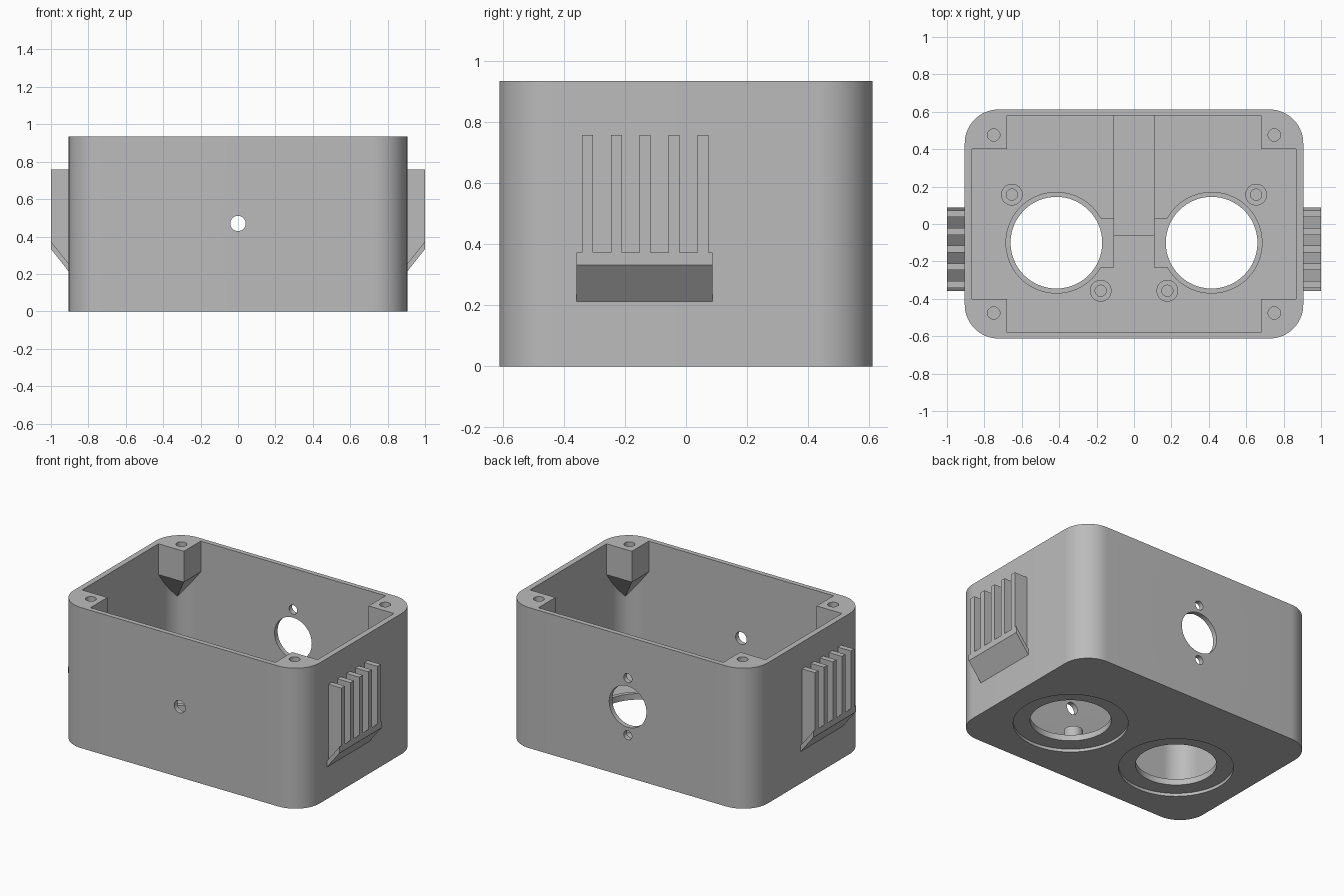
import bpy, bmesh, math
from mathutils import Vector

old = bpy.data.objects.get("Cube")
if old:
    bpy.data.objects.remove(old, do_unlink=True)

# One plain grey plastic
GREY = (0.5, 0.5, 0.5, 1)
mat = bpy.data.materials.new("grey_plastic")
mat.use_nodes = True
mat.diffuse_color = GREY
bsdf = next(n for n in mat.node_tree.nodes if n.type == 'BSDF_PRINCIPLED')
bsdf.inputs["Base Color"].default_value = GREY
bsdf.inputs["Roughness"].default_value = 0.6


def to_object(name, bm):
    bmesh.ops.recalc_face_normals(bm, faces=bm.faces)
    mesh = bpy.data.meshes.new(name)
    bm.to_mesh(mesh)
    bm.free()
    mesh.materials.append(mat)
    ob = bpy.data.objects.new(name, mesh)
    bpy.context.collection.objects.link(ob)
    return ob


def prism(name, points, direction):
    """Extrude a flat outline of 3D points along a direction."""
    bm = bmesh.new()
    face = bm.faces.new([bm.verts.new(p) for p in points])
    new = bmesh.ops.extrude_face_region(bm, geom=[face])["geom"]
    bmesh.ops.translate(bm, vec=Vector(direction),
                        verts=[v for v in new if isinstance(v, bmesh.types.BMVert)])
    return to_object(name, bm)


def rounded_box(name, hx, hy, r, z0, z1, steps=16):
    pts = []
    for i, (sx, sy) in enumerate([(1, 1), (-1, 1), (-1, -1), (1, -1)]):
        for k in range(steps + 1):
            a = (i + k / steps) * math.pi / 2
            pts.append((sx * (hx - r) + r * math.cos(a),
                        sy * (hy - r) + r * math.sin(a), z0))
    return prism(name, pts, (0, 0, z1 - z0))


def cylinder(name, start, axis, r, n=64):
    """Cylinder from a start point along the y or z axis vector."""
    pts = []
    for k in range(n):
        c, s = r * math.cos(math.tau * k / n), r * math.sin(math.tau * k / n)
        offset = Vector((c, s, 0)) if axis[2] else Vector((c, 0, s))
        pts.append(Vector(start) + offset)
    return prism(name, pts, axis)


def cut(target, cutter):
    """Subtract the cutter, apply the result and discard the cutter."""
    mod = target.modifiers.new("cut", 'BOOLEAN')
    mod.operation, mod.solver, mod.object = 'DIFFERENCE', 'EXACT', cutter
    bpy.context.view_layer.update()
    deps = bpy.context.evaluated_depsgraph_get()
    mesh = bpy.data.meshes.new_from_object(target.evaluated_get(deps))
    target.modifiers.clear()
    target.data = mesh
    bpy.data.objects.remove(cutter, do_unlink=True)


HEIGHT, FLOOR = 0.935, 0.035
HOLE_X, HOLE_Y = 0.415, -0.1
SIDES = (1, -1)
parts = []

# Open box with rounded corners
case = rounded_box("case", 0.905, 0.612, 0.18, 0, HEIGHT)
cavity = rounded_box("cavity", 0.867, 0.58, 0.145, FLOOR, HEIGHT + 0.1)

# Corner screw posts, tapering below into the corners
for sx in SIDES:
    for sy in SIDES:
        bm = bmesh.new()
        for x in (0.68, 0.9):
            for y in (0.402, 0.62):
                for z in (0.73, HEIGHT + 0.2):
                    bm.verts.new((sx * x, sy * y, z))
        bm.verts.new((sx * 0.835, sy * 0.55, 0.53))
        bmesh.ops.convex_hull(bm, input=bm.verts)
        cut(cavity, to_object("post", bm))
cut(case, cavity)
for sx in SIDES:
    for sy in SIDES:
        cut(case, cylinder("screw", (sx * 0.75, sy * 0.476, 0.77), (0, 0, 0.3), 0.033, 32))

# Front hole, back port and its two screw holes
cut(case, cylinder("front_hole", (0, -0.7, 0.47), (0, 0.3, 0), 0.041, 32))
for z, r in ((0.47, 0.137), (0.66, 0.03), (0.28, 0.03)):
    cut(case, cylinder("back_hole", (0, 0.5, z), (0, 0.3, 0), r, 48))

# Round floor openings with shallow recesses underneath
for sx in SIDES:
    cut(case, cylinder("recess", (sx * HOLE_X, HOLE_Y, -0.05), (0, 0, 0.07), 0.347))
    cut(case, cylinder("opening", (sx * HOLE_X, HOLE_Y, -0.1), (0, 0, 0.3), 0.245))
parts.append(case)

# Raised central channel block on the floor
block = [(-0.11, -0.065), (0.11, -0.065), (0.11, 0.59), (-0.11, 0.59)]
parts.append(prism("centre_block", [(x, y, 0.03) for x, y in block], (0, 0, 0.06)))

for sx in SIDES:
    side = "left" if sx > 0 else "right"

    # Raised rim around the opening, with a tab towards the centre
    rim_r, tab = 0.272, 0.132
    a0 = math.pi - math.asin(tab / rim_r)
    outline = [(0.108, HOLE_Y - tab), (0.108, HOLE_Y + tab)]
    for k in range(57):
        a = a0 - 2 * a0 * k / 56
        outline.append((HOLE_X + rim_r * math.cos(a), HOLE_Y + rim_r * math.sin(a)))
    rim = prism(side + "_rim", [(sx * x, y, 0.03) for x, y in outline], (0, 0, 0.03))
    cut(rim, cylinder("opening", (sx * HOLE_X, HOLE_Y, -0.1), (0, 0, 0.3), 0.245))
    parts.append(rim)

    # Hollow screw bosses
    for name, x, y in (("back", 0.653, 0.157), ("front", 0.178, -0.357)):
        boss = cylinder(f"{side}_{name}_boss", (sx * x, y, 0.03), (0, 0, 0.12), 0.058, 32)
        cut(boss, cylinder("bore", (sx * x, y, 0.036), (0, 0, 0.2), 0.03, 32))
        parts.append(boss)

    # Slanted ledge under the side fins
    ledge = [(0.89, 0.194), (1, 0.333), (1, 0.374), (0.89, 0.235)]
    parts.append(prism(side + "_ledge", [(sx * x, -0.359, z) for x, z in ledge], (0, 0.446, 0)))

    # Five upright fins
    fin = [(0.89, 0.235), (1, 0.374), (1, 0.758), (0.89, 0.758)]
    for i in range(5):
        y = -0.341 + 0.0945 * i
        parts.append(prism(f"{side}_fin_{i + 1}", [(sx * x, y, z) for x, z in fin], (0, 0.036, 0)))

# Smooth the round walls, keep the edges sharp
bpy.ops.object.select_all(action='DESELECT')
for ob in parts:
    ob.select_set(True)
bpy.context.view_layer.objects.active = case
bpy.ops.object.shade_smooth_by_angle(angle=math.radians(30))
